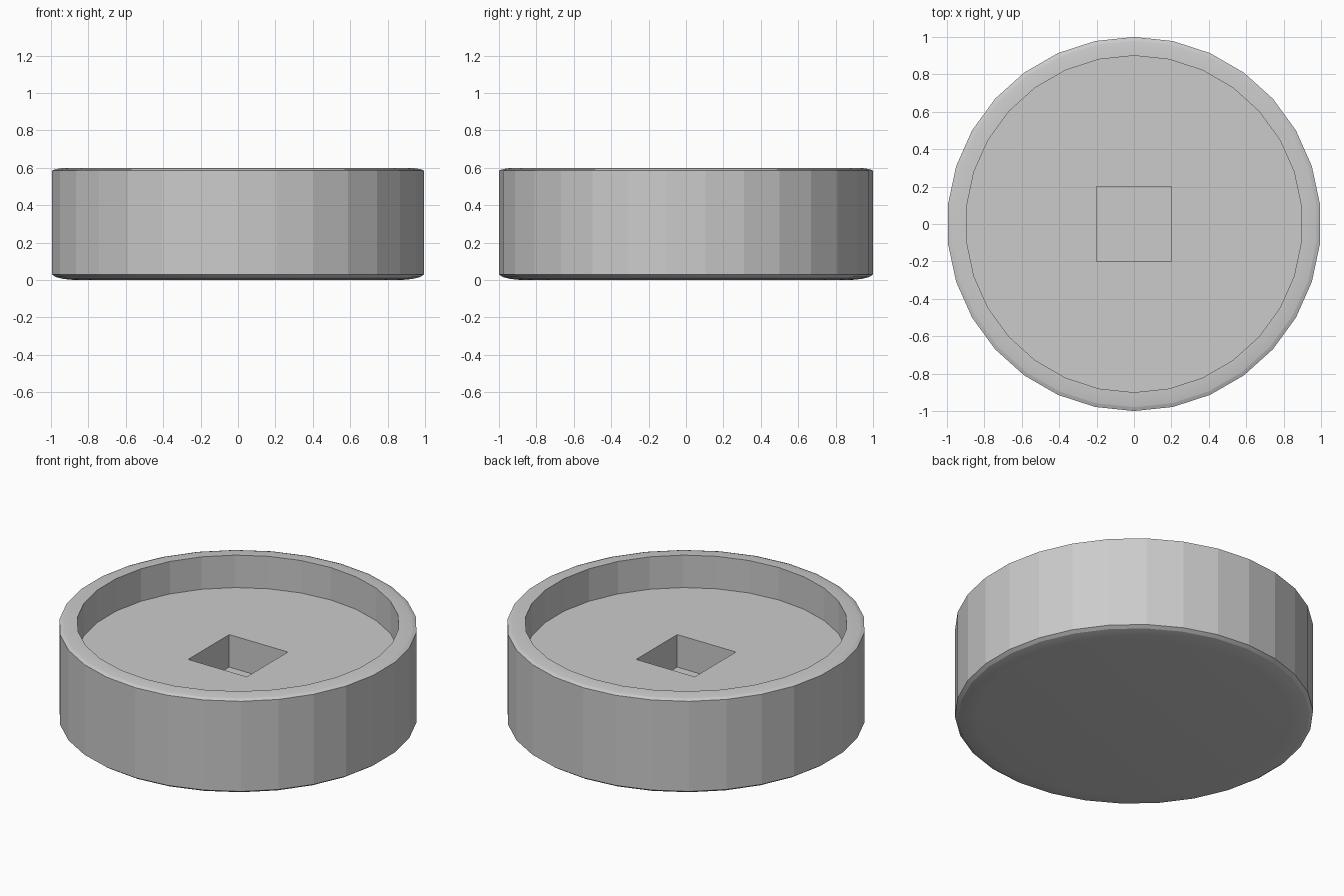
import bpy, bmesh
from math import sin, cos, tau

if "Cube" in bpy.data.objects:
    bpy.data.objects.remove(bpy.data.objects["Cube"])

SIDES = 30

# Half profile (radius, z) of the dish, from underside to recessed floor
profile = [(0.88, 0.0), (0.94, 0.006), (0.98, 0.016), (1.0, 0.03),
           (1.0, 0.585), (0.98, 0.593), (0.95, 0.598), (0.9, 0.6), (0.9, 0.4)]

bm = bmesh.new()
rings = [[bm.verts.new((r * sin(tau * i / SIDES), r * cos(tau * i / SIDES), z))
          for i in range(SIDES)] for r, z in profile]
for low, high in zip(rings, rings[1:]):
    for i in range(SIDES):
        j = (i + 1) % SIDES
        bm.faces.new((low[i], low[j], high[j], high[i]))
bm.faces.new(rings[0])
bm.faces.new(rings[-1])
bmesh.ops.recalc_face_normals(bm, faces=bm.faces)
mesh = bpy.data.meshes.new("round_dish")
bm.to_mesh(mesh)
bm.free()
dish = bpy.data.objects.new("round_dish", mesh)
bpy.context.collection.objects.link(dish)

# Square socket in the floor
bpy.ops.mesh.primitive_cube_add(size=0.4, location=(0, 0, 0.4))
cutter = bpy.context.object
cutter.name = "socket_cutter"
cutter.hide_render = True
cutter.display_type = 'WIRE'
cut = dish.modifiers.new("square_socket", 'BOOLEAN')
cut.operation = 'DIFFERENCE'
cut.solver = 'EXACT'
cut.object = cutter

# Soften only the shallow rounded rims, keeping the side facets crisp
bpy.ops.object.select_all(action='DESELECT')
dish.select_set(True)
bpy.context.view_layer.objects.active = dish
bpy.ops.object.shade_smooth_by_angle(angle=0.19)
